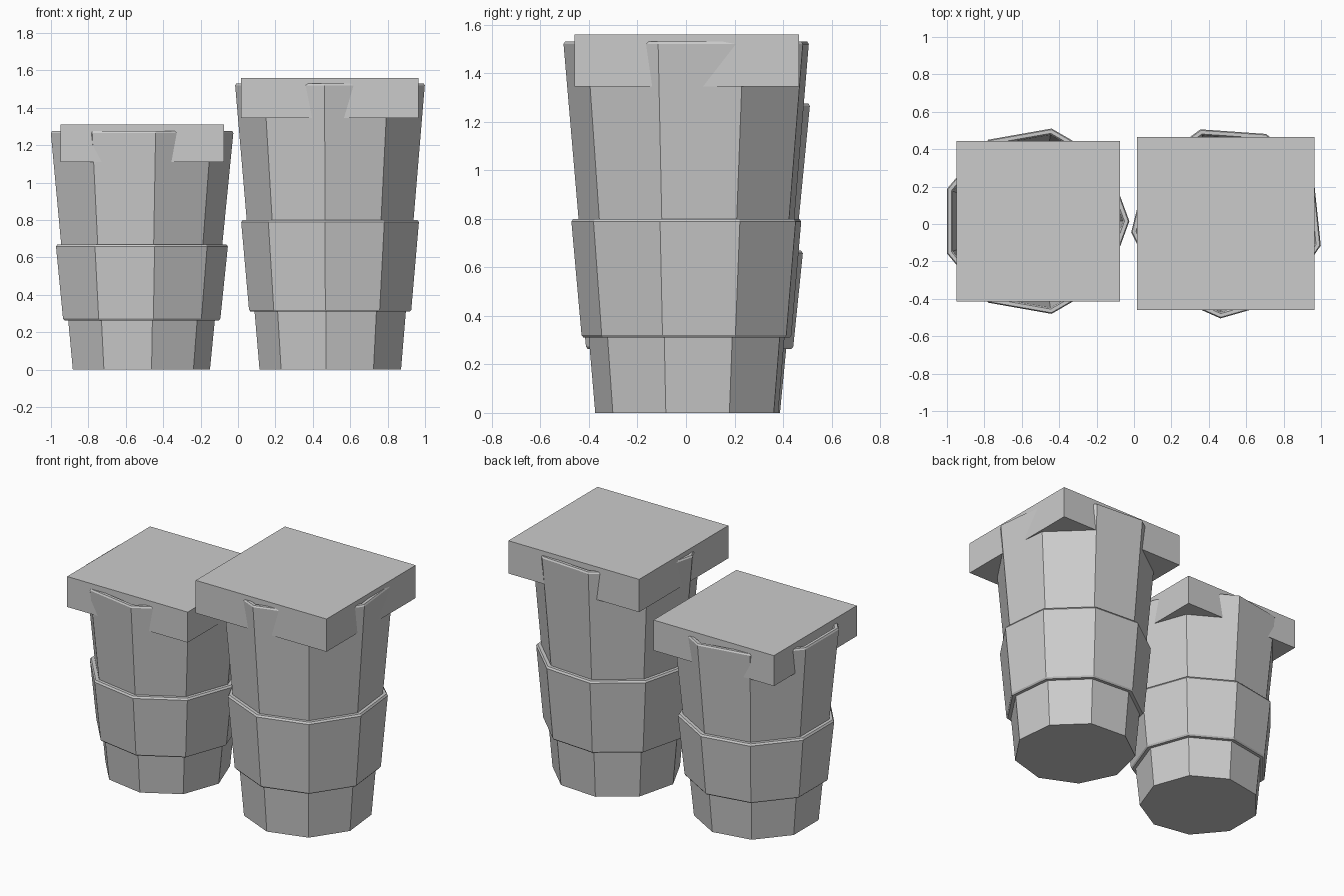
import bpy, bmesh
from math import cos, sin, radians, tau

if "Cube" in bpy.data.objects:
    bpy.data.objects.remove(bpy.data.objects["Cube"], do_unlink=True)

SIDES = 9

grey = bpy.data.materials.new("light_grey")
grey.use_nodes = True
grey.diffuse_color = (0.6, 0.6, 0.6, 1)
grey.node_tree.nodes["Principled BSDF"].inputs["Base Color"].default_value = (0.6, 0.6, 0.6, 1)


def finish(name, bm):
    bmesh.ops.recalc_face_normals(bm, faces=bm.faces)
    mesh = bpy.data.meshes.new(name)
    bm.to_mesh(mesh)
    bm.free()
    mesh.materials.append(grey)
    obj = bpy.data.objects.new(name, mesh)
    bpy.context.collection.objects.link(obj)
    return obj


def lathe(name, centre, turn, profile, closed):
    """Revolve (radius, height) points; cap the ends unless the profile is closed."""
    bm = bmesh.new()
    rings = []
    for r, z in profile:
        angles = [radians(turn) + tau * i / SIDES for i in range(SIDES)]
        rings.append([bm.verts.new((centre[0] + r * cos(a), centre[1] + r * sin(a), z))
                      for a in angles])
    pairs = list(zip(rings, rings[1:]))
    if closed:
        pairs.append((rings[-1], rings[0]))
    else:
        bm.faces.new(rings[0])
        bm.faces.new(rings[-1])
    for low, high in pairs:
        for i in range(SIDES):
            j = (i + 1) % SIDES
            bm.faces.new((low[i], low[j], high[j], high[i]))
    return finish(name, bm)


def box(name, low, high):
    bm = bmesh.new()
    bmesh.ops.create_cube(bm, size=1)
    for v in bm.verts:
        v.co = [(a + b) / 2 + c * (b - a) for a, b, c in zip(low, high, v.co)]
    return finish(name, bm)


def build_cup(label, centre, turn, base, rim, height, band, lid_low, lid_high):
    def wall(z):
        return base + (rim - base) * z / height

    # Hollow tapered cup with a chamfered lip
    lathe(label + "_cup", centre, turn, [
        (base, 0), (rim, height - 0.01), (rim - 0.006, height),
        (rim - 0.026, height), (rim - 0.034, height - 0.01),
        (base - 0.03, 0.04)], False)

    # Sleeve around the middle, chamfered top and bottom
    z0, z1 = band
    lathe(label + "_sleeve", centre, turn, [
        (wall(z0) - 0.01, z0), (wall(z0) + 0.022, z0), (wall(z0) + 0.03, z0 + 0.01),
        (wall(z1) + 0.03, z1 - 0.012), (wall(z1) + 0.022, z1),
        (wall(z1) - 0.01, z1)], True)

    # Square slab lid that the rim pokes through
    box(label + "_lid", lid_low, lid_high)


build_cup("large", (0.498, 0.01), -94, 0.385, 0.516, 1.53, (0.31, 0.80),
          (0.015, -0.46, 1.345), (0.965, 0.465, 1.56))
build_cup("small", (-0.528, 0.015), 0, 0.378, 0.503, 1.275, (0.263, 0.67),
          (-0.95, -0.415, 1.11), (-0.075, 0.445, 1.31))
